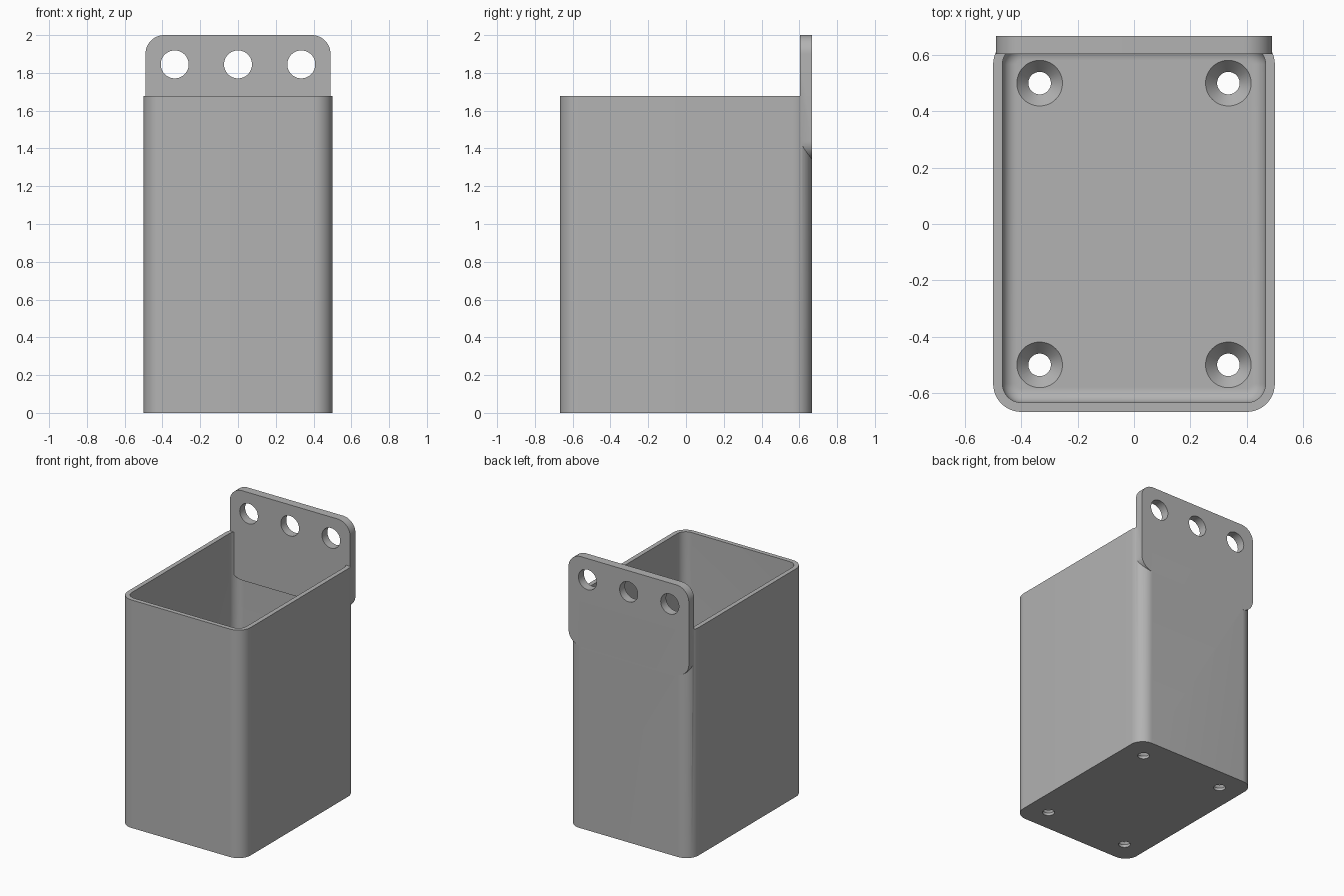
import bpy
import bmesh
from math import sin, cos, pi, radians

cube = bpy.data.objects.get("Cube")
if cube:
    bpy.data.objects.remove(cube)

# Overall sizes
HALF_X, HALF_Y, BOX_TOP = 0.5, 0.667, 1.678
WALL, CORNER, FLOOR, FILLET = 0.033, 0.1, 0.067, 0.05
TAB_X, TAB_FRONT, TAB_LOW, TAB_TOP = 0.49, 0.604, 1.34, 2.0
HOLE_X, FLOOR_HOLE_Y, TAB_HOLE_Z = 0.335, 0.5, 1.845

grey = bpy.data.materials.new("plain grey")
grey.use_nodes = True
grey.diffuse_color = (0.45, 0.45, 0.45, 1)
grey.node_tree.nodes["Principled BSDF"].inputs["Base Color"].default_value = grey.diffuse_color


def rounded_rect(hx, hy, r, steps=12):
    """Counter-clockwise outline of a rectangle with round corners."""
    points = []
    for q, (sx, sy) in enumerate([(1, 1), (-1, 1), (-1, -1), (1, -1)]):
        for i in range(steps + 1):
            a = (q + i / steps) * pi / 2
            points.append((sx * (hx - r) + r * cos(a), sy * (hy - r) + r * sin(a)))
    return points


def circle(r, cx=0, cy=0, steps=48):
    return [(cx + r * cos(2 * pi * i / steps), cy + r * sin(2 * pi * i / steps))
            for i in range(steps)]


def loft(name, loops):
    """Skin a list of equal 3D loops and cap both ends."""
    bm = bmesh.new()
    rings = [[bm.verts.new(p) for p in loop] for loop in loops]
    for low, high in zip(rings, rings[1:]):
        for i in range(len(low)):
            j = (i + 1) % len(low)
            bm.faces.new((low[i], low[j], high[j], high[i]))
    bm.faces.new(rings[0][::-1])
    bm.faces.new(rings[-1])
    bmesh.ops.recalc_face_normals(bm, faces=bm.faces)
    mesh = bpy.data.meshes.new(name)
    bm.to_mesh(mesh)
    bm.free()
    obj = bpy.data.objects.new(name, mesh)
    obj.data.materials.append(grey)
    bpy.context.collection.objects.link(obj)
    return obj


def at_z(outline, z):
    return [(x, y, z) for x, y in outline]


def at_y(outline, y, mid_z):
    return [(x, y, mid_z + v) for x, v in outline]


def combine(target, tool, operation):
    """Apply a boolean and remove the tool object."""
    bpy.context.view_layer.objects.active = target
    mod = target.modifiers.new(operation, "BOOLEAN")
    mod.operation, mod.object, mod.solver = operation, tool, "EXACT"
    bpy.ops.object.modifier_apply(modifier=mod.name)
    bpy.data.objects.remove(tool)


# Open box: outer skin, rim, inner walls and a filleted floor
outer = rounded_rect(HALF_X, HALF_Y, CORNER)
inner_x, inner_y, inner_r = HALF_X - WALL, HALF_Y - WALL, CORNER - WALL
inner = rounded_rect(inner_x, inner_y, inner_r)
loops = [at_z(outer, 0), at_z(outer, BOX_TOP), at_z(inner, BOX_TOP)]
for i in range(9):
    a = i / 8 * pi / 2
    inset = FILLET * (1 - cos(a))
    ring = rounded_rect(inner_x - inset, inner_y - inset, inner_r - inset)
    loops.append(at_z(ring, FLOOR + FILLET * (1 - sin(a))))
box = loft("mounting_box", loops)

# Hanging tab on the back wall
mid = (TAB_LOW + TAB_TOP) / 2
outline = rounded_rect(TAB_X, (TAB_TOP - TAB_LOW) / 2, CORNER)
tab = loft("hanging_tab", [at_y(outline, TAB_FRONT, mid), at_y(outline, HALF_Y, mid)])
combine(box, tab, "UNION")

# Three round holes through the tab
for x in (-HOLE_X, 0, HOLE_X):
    ring = circle(0.074, x)
    cutter = loft("tab_hole", [at_y(ring, y, TAB_HOLE_Z) for y in (0.5, 0.8)])
    combine(box, cutter, "DIFFERENCE")

# Four countersunk screw holes in the floor
for x in (-HOLE_X, HOLE_X):
    for y in (-FLOOR_HOLE_Y, FLOOR_HOLE_Y):
        steps = [(0.04, -0.1), (0.04, 0.02), (0.081, FLOOR), (0.081, 0.1)]
        cutter = loft("screw_hole", [at_z(circle(r, x, y), z) for r, z in steps])
        combine(box, cutter, "DIFFERENCE")

# Smooth the rounds, keep the edges crisp
bpy.ops.object.select_all(action="DESELECT")
box.select_set(True)
bpy.context.view_layer.objects.active = box
bpy.ops.object.shade_smooth_by_angle(angle=radians(30))
